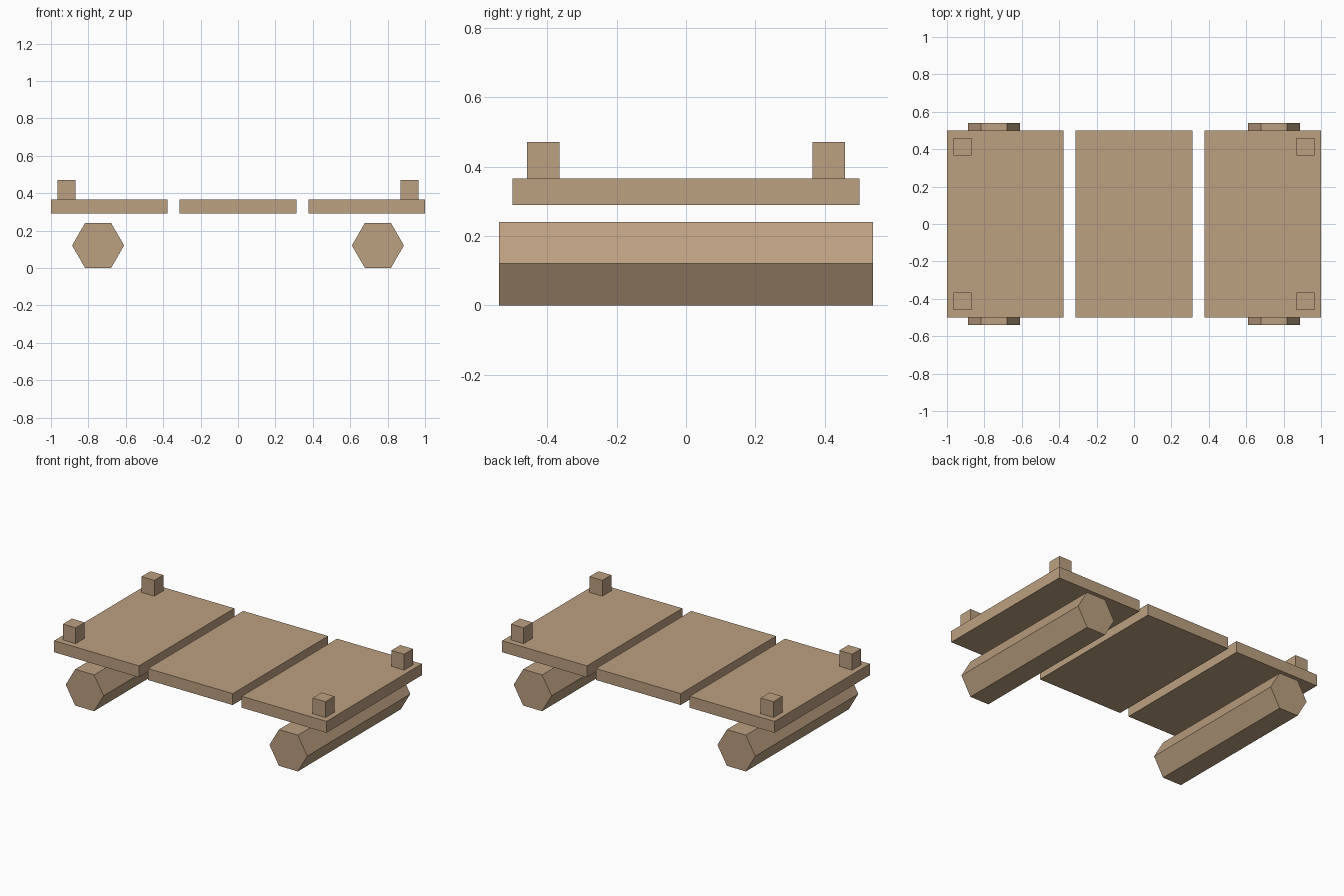
import bpy, math

if "Cube" in bpy.data.objects:
    bpy.data.objects.remove(bpy.data.objects["Cube"])

wood = bpy.data.materials.new("light_brown_wood")
wood.diffuse_color = (0.50, 0.35, 0.216, 1)
wood.use_nodes = True
wood.node_tree.nodes["Principled BSDF"].inputs["Base Color"].default_value = wood.diffuse_color


def box(name, center, size):
    bpy.ops.mesh.primitive_cube_add(size=1, location=center)
    ob = bpy.context.object
    ob.name = name
    ob.scale = size
    bpy.ops.object.transform_apply(location=False, rotation=False, scale=True)
    ob.data.materials.append(wood)


def hex_log(name, x, radius, length):
    # six-sided log lying along y, flat side down, corners pointing along x
    bpy.ops.mesh.primitive_cylinder_add(vertices=6, radius=radius, depth=length)
    ob = bpy.context.object
    ob.name = name
    ob.rotation_euler = (math.pi / 2, 0, math.pi / 2)
    bpy.ops.object.transform_apply(location=False, rotation=True, scale=False)
    # align the axis with y and the corners with x
    for v in ob.data.vertices:
        px, py, pz = v.co
        v.co = (py, -px, pz) if abs(px) > length * 0.49 else (px, py, pz)
    zs = [v.co.z for v in ob.data.vertices]
    if max(zs) > radius * 0.95:
        for v in ob.data.vertices:
            px, py, pz = v.co
            v.co = (pz, py, -px)
    ob.location = (x, 0, radius * math.sqrt(3) / 2)
    ob.data.materials.append(wood)


# three deck boards with gaps between them
for name, x in (("left_board", -0.6885), ("middle_board", 0), ("right_board", 0.6885)):
    box(name, (x, 0, 0.328), (0.623, 1.0, 0.076))

for side, s in (("left", -1), ("right", 1)):
    # supporting logs
    hex_log(side + "_log", s * 0.748, 0.139, 1.08)
    # corner posts
    for end, t in (("front", -1), ("back", 1)):
        box(f"{end}_{side}_post", (s * 0.917, t * 0.412, 0.418), (0.094, 0.094, 0.106))
